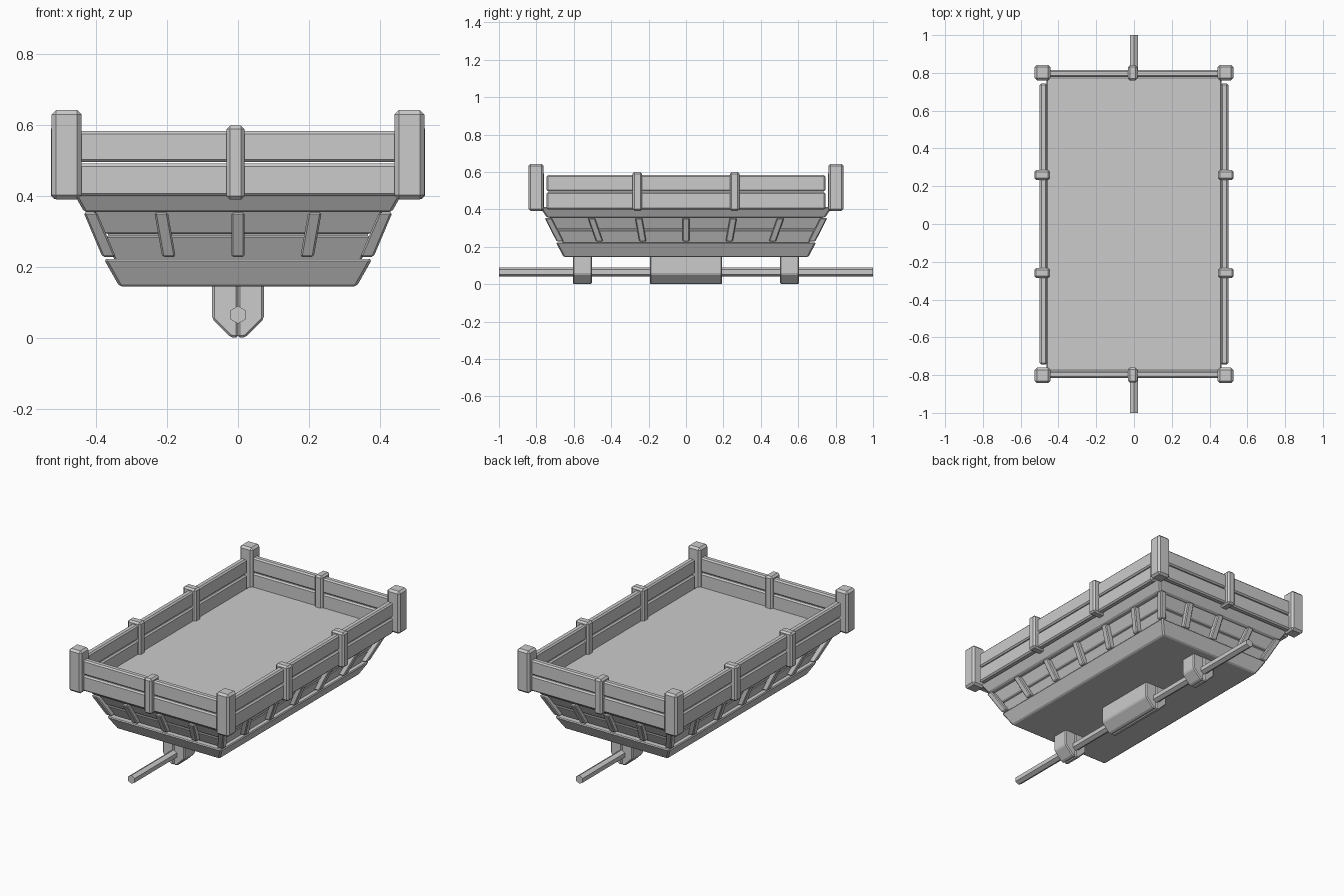
import bpy, bmesh
from math import pi

if "Cube" in bpy.data.objects:
    bpy.data.objects.remove(bpy.data.objects["Cube"])


def make(name, sections, bevel=0.0):
    """Loft matching rings of points into a closed solid with chamfered edges."""
    bm = bmesh.new()
    rings = [[bm.verts.new(p) for p in ring] for ring in sections]
    for a, b in zip(rings, rings[1:]):
        n = len(a)
        for i in range(n):
            bm.faces.new((a[i], a[(i + 1) % n], b[(i + 1) % n], b[i]))
    bm.faces.new(rings[0])
    bm.faces.new(rings[-1])
    bmesh.ops.recalc_face_normals(bm, faces=bm.faces)
    if bevel:
        bmesh.ops.bevel(bm, geom=bm.edges[:], offset=bevel, segments=1,
                        profile=0.5, affect='EDGES')
    mesh = bpy.data.meshes.new(name)
    bm.to_mesh(mesh)
    bm.free()
    ob = bpy.data.objects.new(name, mesh)
    bpy.context.collection.objects.link(ob)
    return ob


def ring(cx, cy, hx, hy, z):
    return [(cx - hx, cy - hy, z), (cx + hx, cy - hy, z),
            (cx + hx, cy + hy, z), (cx - hx, cy + hy, z)]


def box(name, cx, cy, hx, hy, z0, z1, bevel):
    return make(name, [ring(cx, cy, hx, hy, z0), ring(cx, cy, hx, hy, z1)], bevel)


def frustum(name, low, high, bevel):
    (x0, y0, z0), (x1, y1, z1) = low, high
    return make(name, [ring(0, 0, x0, y0, z0), ring(0, 0, x1, y1, z1)], bevel)


def rib(bottom, top):
    return make("hull_rib", [ring(*bottom, 0.019, 0.019, 0.229),
                             ring(*top, 0.019, 0.019, 0.354)], 0.005)


# Tapered hull: bottom slab, inner core, two recessed planks, bed slab
frustum("bottom_slab", (0.335, 0.654, 0.145), (0.379, 0.696, 0.223), 0.007)
frustum("hull_core", (0.335, 0.65, 0.20), (0.395, 0.715, 0.37), 0)
frustum("lower_hull_plank", (0.346, 0.655, 0.215), (0.377, 0.693, 0.288), 0.005)
frustum("upper_hull_plank", (0.380, 0.697, 0.294), (0.410, 0.733, 0.362), 0.005)
frustum("bed_slab", (0.434, 0.744, 0.355), (0.466, 0.780, 0.412), 0.007)

# Slanted ribs around the hull
for s in (-1, 1):
    for k in (-1, 0, 1):
        rib((k * 0.195, s * 0.673), (k * 0.217, s * 0.737))
    for k in (-2, -1, 0, 1, 2):
        rib((s * 0.364, k * 0.231), (s * 0.417, k * 0.253))
    for t in (-1, 1):
        rib((s * 0.364, t * 0.673), (s * 0.417, t * 0.737))

# Rails, rail posts and corner posts
for s in (-1, 1):
    for z0, z1 in ((0.400, 0.492), (0.496, 0.584)):
        box("end_rail", 0, s * 0.796, 0.46, 0.019, z0, z1, 0.008)
        box("side_rail", s * 0.480, 0, 0.019, 0.745, z0, z1, 0.008)
    box("end_rail_post", -0.007, s * 0.80, 0.025, 0.04, 0.39, 0.60, 0.010)
    for t in (-1, 1):
        box("side_rail_post", s * 0.486, t * 0.26, 0.042, 0.026, 0.392, 0.60, 0.010)
        box("corner_post", s * 0.484, t * 0.802, 0.042, 0.041, 0.391, 0.643, 0.012)

# Axle blocks under the bed, each built as two mirrored halves
half = [(0, 0.16), (0.073, 0.16), (0.073, 0.054), (0.022, 0.002), (0, 0.0)]
for name, y0, y1 in (("centre_axle_block", -0.193, 0.193),
                     ("front_axle_block", -0.605, -0.503),
                     ("back_axle_block", 0.503, 0.605)):
    ob = make(name, [[(x, y, z) for x, z in half] for y in (y0, y1)], 0.006)
    ob.modifiers.new("mirror", 'MIRROR').use_clip = False

# Long hexagonal axle rod
bpy.ops.mesh.primitive_cylinder_add(vertices=6, radius=0.025, depth=2.0,
                                    location=(0, 0, 0.065), rotation=(pi / 2, 0, 0))
bpy.context.object.name = "axle_rod"
